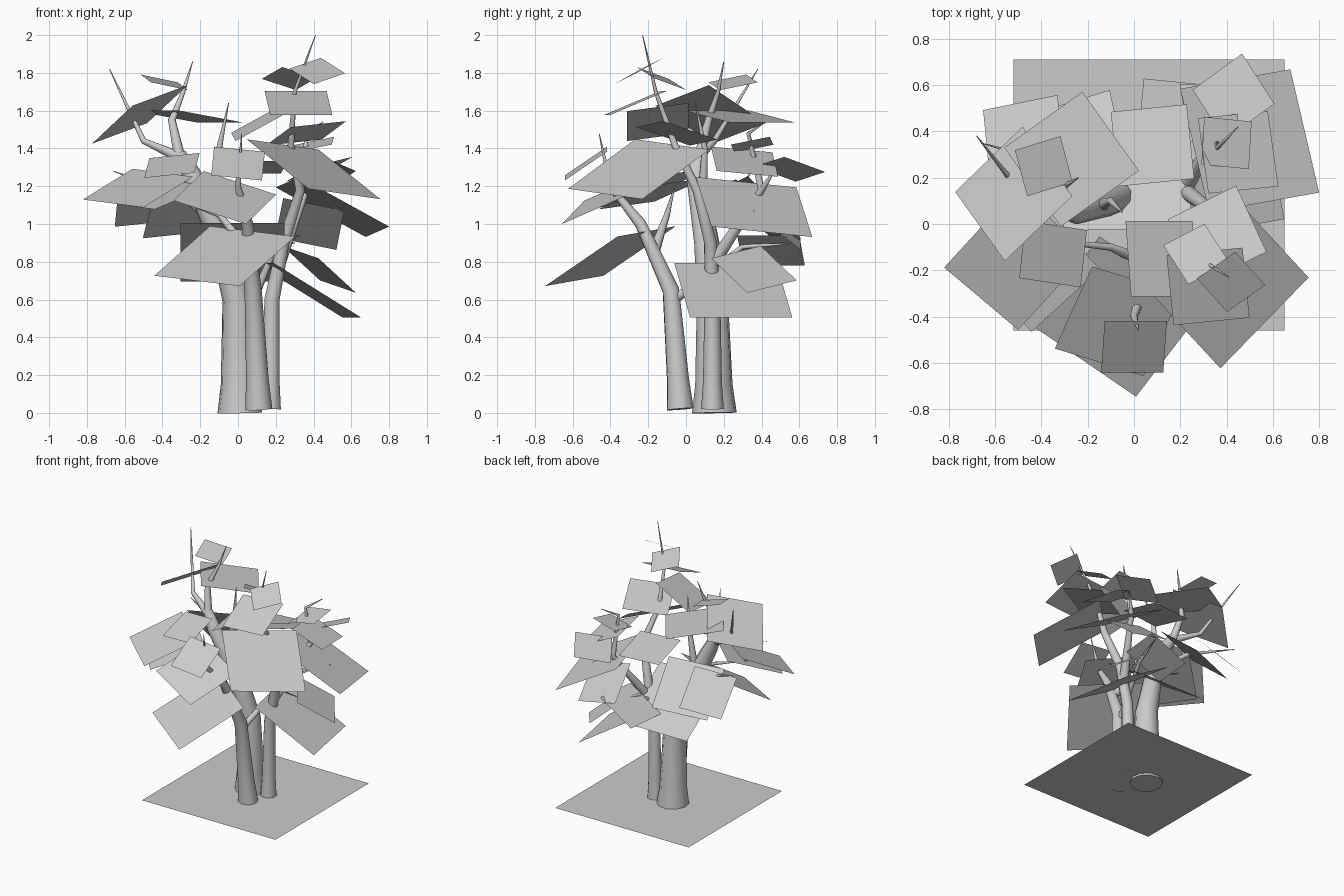
import bpy
from mathutils import Euler, Vector

default_cube = bpy.data.objects.get("Cube")
if default_cube:
    bpy.data.objects.remove(default_cube, do_unlink=True)


def make_material(name, shade):
    material = bpy.data.materials.new(name)
    material.use_nodes = True
    color = (shade, shade, shade, 1)
    material.diffuse_color = color
    for node in material.node_tree.nodes:
        if node.type == "BSDF_PRINCIPLED":
            node.inputs["Base Color"].default_value = color
    return material


clay = make_material("clay grey", .6)


def add_object(name, mesh):
    mesh.materials.clear()
    mesh.materials.append(clay)
    obj = bpy.data.objects.new(name, mesh)
    bpy.context.scene.collection.objects.link(obj)


def sheet(name, half, centre, yaw=0, pitch=0, rise=0):
    """Flat square: turned by yaw, its far edge lifted by pitch, its right edge by rise."""
    turn = Euler((pitch, -rise, yaw)).to_matrix()
    across = turn @ Vector((half, 0, 0))
    along = turn @ Vector((0, half, 0))
    middle = Vector(centre)
    corners = [middle - across - along, middle + across - along,
               middle + across + along, middle - across + along]
    mesh = bpy.data.meshes.new(name)
    mesh.from_pydata(corners, [], [range(len(corners))])
    add_object(name, mesh)


def limb(name, path, thick, thin=.002, flare=False):
    """Round limb that tapers evenly along its path, with an optional flared foot."""
    points = [Vector(p) for p in path]
    last = len(points) - 1
    radii = [thick + (thin - thick) * i / last for i in range(len(points))]
    if flare:
        points.insert(1, points[0].lerp(points[1], .25))
        radii.insert(0, thick * 1.2)
    curve = bpy.data.curves.new(name + "_path", "CURVE")
    curve.dimensions = "3D"
    curve.bevel_depth = 1
    curve.bevel_resolution = 3
    curve.use_fill_caps = True
    spline = curve.splines.new("POLY")
    spline.points.add(len(points) - 1)
    for knot, place, radius in zip(spline.points, points, radii):
        knot.co = (*place, 1)
        knot.radius = radius
    helper = bpy.data.objects.new(name + "_path", curve)
    bpy.context.scene.collection.objects.link(helper)
    bpy.context.view_layer.update()
    graph = bpy.context.evaluated_depsgraph_get()
    mesh = bpy.data.meshes.new_from_object(helper.evaluated_get(graph))
    bpy.data.objects.remove(helper, do_unlink=True)
    mesh.shade_smooth()
    add_object(name, mesh)


# Ground sheet
sheet("ground", .585, (.065, .125, .02))

# Three trunks with flared feet
limb("rear_trunk", [(.01, .15, 0), (0, .14, .6), (-.08, .11, .9), (-.25, .05, 1.27), (-.31, .07, 1.37)],
     thick=.1, thin=.035, flare=True)
limb("front_trunk", [(.11, -.03, .02), (.08, -.08, .65), (.05, -.24, 1), (0, -.4, 1.2), (.02, -.46, 1.48)],
     thick=.06, flare=True)
limb("left_trunk", [(.17, .14, .02), (.18, .14, .6), (.24, .13, .9), (.33, .06, 1.18),
                    (.28, -.06, 1.42), (.3, -.16, 1.7), (.41, -.23, 2)],
     thick=.05, flare=True)

# Side branches ending in bare twigs
limb("right_branch", [(-.3, .06, 1.35), (-.5, .15, 1.44), (-.68, .38, 1.82)], thick=.03)
limb("upper_right_branch", [(-.31, .07, 1.36), (-.35, .12, 1.55), (-.29, .17, 1.7), (-.24, .2, 1.86)], thick=.03)
limb("back_right_branch", [(-.1, .1, 1), (-.3, .25, 1.15), (-.66, .35, 1.28)], thick=.03)
limb("front_right_branch", [(.06, -.17, .85), (-.1, -.1, 1.05), (-.5, -.06, 1.2)], thick=.03)
limb("centre_branch", [(-.14, .08, 1.05), (-.1, .1, 1.4), (-.05, .05, 1.64)], thick=.03)
limb("back_left_branch", [(.22, .15, .8), (.36, .4, 1.18), (.45, .48, 1.3)], thick=.035)
limb("back_left_twig", [(.36, .4, 1.18), (.36, .33, 1.48), (.45, .42, 1.54)], thick=.02)
limb("low_branch", [(.08, -.06, .6), (.2, .3, .88), (.3, .6, .9)], thick=.025)

# Leaf sheets come in five half sizes
LARGE, BROAD, MEDIUM, SMALL, TINY = .275, .21, .165, .135, .105

# Low hanging leaves
sheet("low_front_leaf", LARGE, (-.07, -.4, .83), yaw=-.6, pitch=.5, rise=-.1)
sheet("low_back_leaf", LARGE, (-.03, .2, .85), pitch=-.6)
sheet("lowest_left_leaf", LARGE, (.37, .25, .65), yaw=1.75, pitch=.55)
sheet("low_left_leaf", MEDIUM, (.43, .36, .76), yaw=2.2, pitch=.6, rise=.2)
sheet("low_centre_leaf", MEDIUM, (.17, .45, .86), yaw=-.1, rise=.5)
sheet("back_left_leaf", MEDIUM, (.38, .48, 1), pitch=-.7, rise=-.2)
sheet("wide_left_leaf", LARGE, (.5, .36, 1.09), yaw=1.8, pitch=.5, rise=-.1)
sheet("back_right_leaf", MEDIUM, (-.48, .41, 1.12), yaw=.2, pitch=-.8, rise=.1)
sheet("back_inner_leaf", BROAD, (-.27, .36, 1.08), yaw=.3, pitch=-.7, rise=.1)

# Front and right crown leaves
sheet("front_leaf", BROAD, (-.07, -.42, 1.14), yaw=-.3, pitch=.4, rise=-.3)
sheet("front_top_leaf", SMALL, (0, -.53, 1.32), pitch=.6, rise=-.1)
sheet("outer_right_leaf", BROAD, (-.53, -.18, 1.19), yaw=-.7, pitch=.4, rise=-.1)
sheet("inner_right_leaf", BROAD, (-.44, -.18, 1.16), yaw=-.8, pitch=.3, rise=-.1)
sheet("upright_right_leaf", SMALL, (-.35, -.13, 1.31), yaw=-.15, pitch=.4, rise=.1)
sheet("high_right_leaf", BROAD, (-.52, .13, 1.58), yaw=-.95, pitch=.3, rise=.5)
sheet("high_inner_leaf", BROAD, (-.27, .28, 1.57), yaw=-.95, pitch=-.15)
sheet("top_right_leaf", TINY, (-.39, .25, 1.75), yaw=.3, pitch=.2, rise=-.2)

# Left crown leaves
sheet("front_left_leaf", LARGE, (.4, -.25, 1.29), yaw=.8, pitch=.5, rise=-.1)
sheet("middle_left_leaf", MEDIUM, (.36, -.05, 1.48), yaw=2, pitch=-.1, rise=-.3)
sheet("inner_left_leaf", MEDIUM, (.12, -.15, 1.54), pitch=.15, rise=.5)
sheet("high_left_leaf", MEDIUM, (.32, -.27, 1.64), yaw=.1, pitch=.4)
sheet("higher_left_leaf", TINY, (.27, -.13, 1.77), yaw=-1, pitch=-.3, rise=.3)
sheet("top_left_leaf", TINY, (.42, -.25, 1.81), yaw=2.3, pitch=-.3, rise=.4)
sheet("back_corner_leaf", SMALL, (.43, .55, 1.29), yaw=-1, pitch=.2, rise=.3)
sheet("back_crown_leaf", MEDIUM, (.45, .31, 1.33), yaw=.1, pitch=-.1, rise=-.4)
sheet("back_top_leaf", TINY, (.4, .35, 1.42), yaw=-.1, pitch=.2, rise=.2)
sheet("centre_leaf", MEDIUM, (.08, .34, 1.3), yaw=.1, pitch=-.2)
